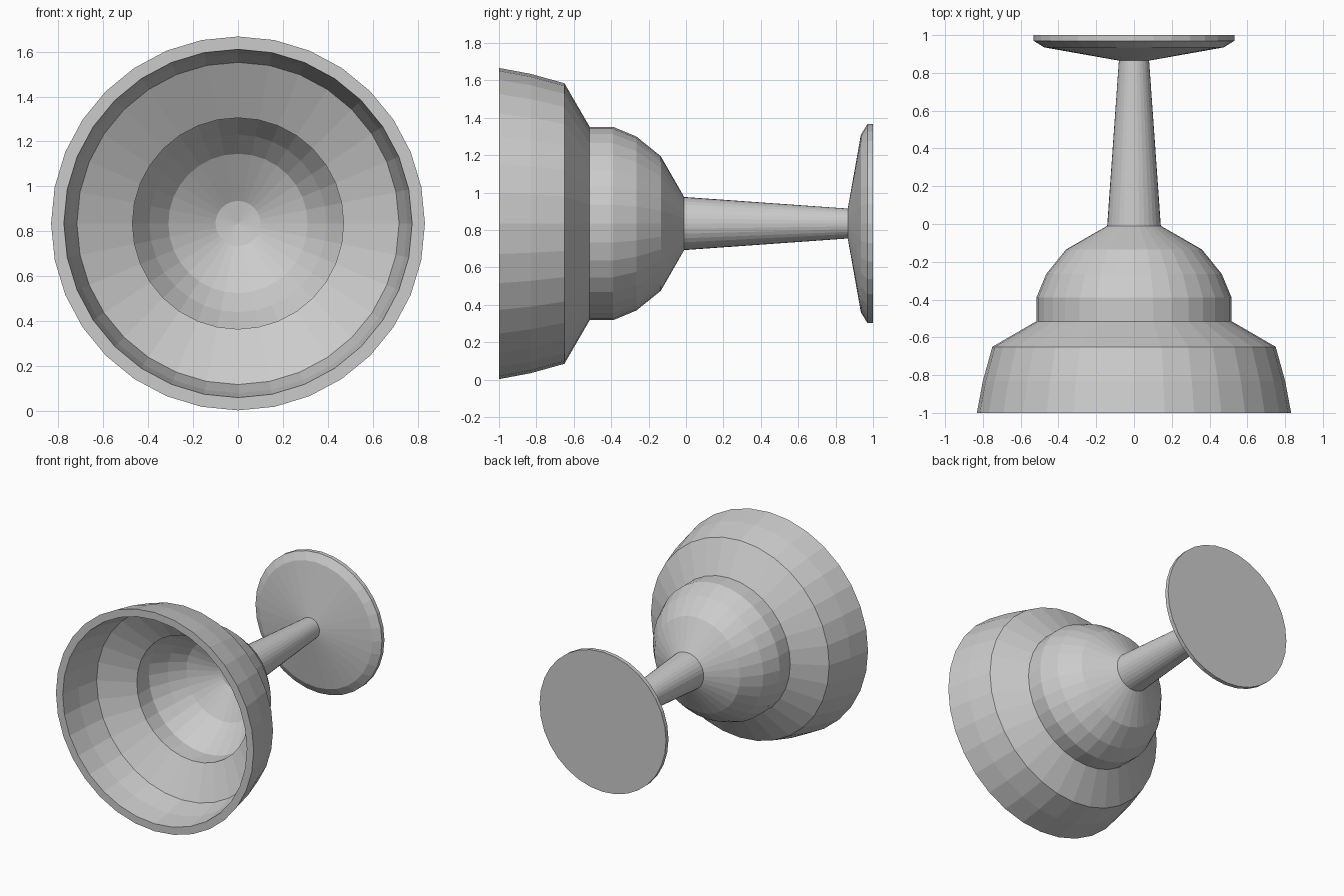
import bpy, bmesh, math

if "Cube" in bpy.data.objects:
    bpy.data.objects.remove(bpy.data.objects["Cube"])

CZ = 0.835  # height of the lying goblet's axis


def lathe(name, profile, n, phase=0.0):
    """Revolve (radius, y) points around the horizontal axis; radius 0 makes a pole."""
    bm = bmesh.new()
    rings = []
    for r, y in profile:
        if r == 0:
            rings.append([bm.verts.new((0, y, CZ))] * n)
        else:
            rings.append([bm.verts.new((r * math.sin(2 * math.pi * (i + phase) / n), y,
                                        CZ + r * math.cos(2 * math.pi * (i + phase) / n)))
                          for i in range(n)])
    for a, b in zip(rings, rings[1:]):
        for i in range(n):
            j = (i + 1) % n
            bm.faces.new(list(dict.fromkeys((a[i], a[j], b[j], b[i]))))
    bmesh.ops.recalc_face_normals(bm, faces=bm.faces)
    me = bpy.data.meshes.new(name)
    bm.to_mesh(me)
    bm.free()
    ob = bpy.data.objects.new(name, me)
    bpy.context.collection.objects.link(ob)
    return ob


# Hollow bowl: inside from its centre out to the rim, then back along the outside, stem and foot
inside = [(0, -0.045), (0.10, -0.06), (0.31, -0.18), (0.395, -0.28), (0.47, -0.40),
          (0.47, -0.545), (0.717, -0.675), (0.755, -0.84), (0.775, -1.0)]
outside = [(0.832, -1.0), (0.80, -0.83), (0.75, -0.65), (0.517, -0.515), (0.517, -0.39),
           (0.465, -0.265), (0.36, -0.135), (0.142, -0.01)]
stem = [(0.08, 0.865)]
foot = [(0.475, 0.935), (0.532, 0.97), (0.532, 1.0), (0, 1.0)]
lathe("goblet", inside + outside + stem + foot, 32)
